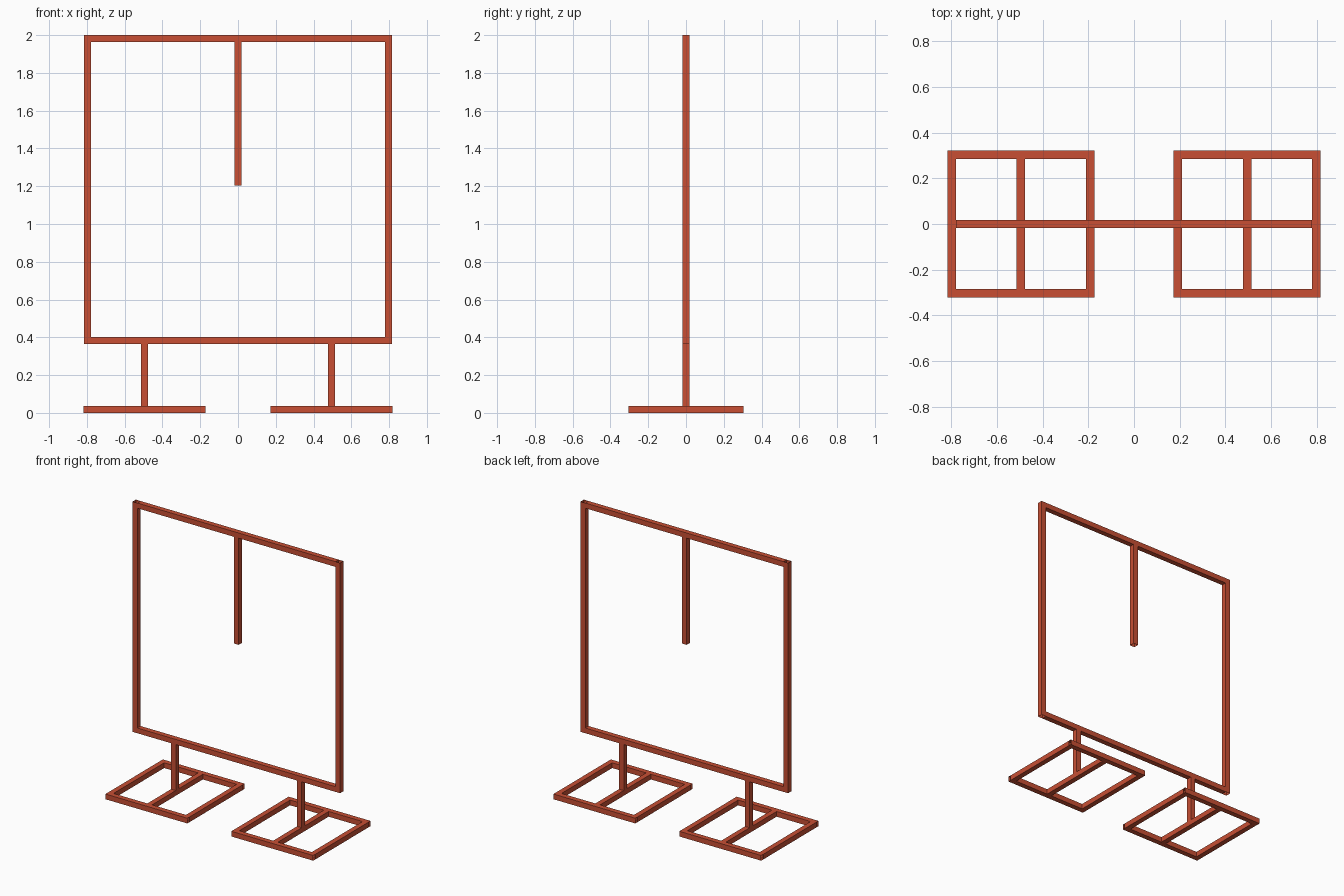
import bpy
import bmesh
from mathutils import Vector

if "Cube" in bpy.data.objects:
    bpy.data.objects.remove(bpy.data.objects["Cube"])

T = 0.037            # square tube width
H = T / 2
X = 0.816 - H        # frame upright centre
BASE_X = 0.495       # centre of each foot
BASE_R = 0.3035      # foot half size to tube centres
Z_LOW, Z_TOP = 0.382, 2.0 - H

red = bpy.data.materials.new("brick_red_steel")
red.diffuse_color = (0.58, 0.078, 0.034, 1)
red.use_nodes = True
red.node_tree.nodes["Principled BSDF"].inputs["Base Color"].default_value = red.diffuse_color


def tube(name, axis, a, b, centre):
    """Open-ended square tube along an axis from a to b."""
    lo, hi = Vector(centre), Vector(centre)
    for i in range(3):
        lo[i], hi[i] = (a, b) if i == axis else (centre[i] - H, centre[i] + H)
    bm = bmesh.new()
    bmesh.ops.create_cube(bm, size=1)
    bmesh.ops.scale(bm, vec=hi - lo, verts=bm.verts)
    bmesh.ops.translate(bm, vec=(lo + hi) / 2, verts=bm.verts)
    bm.normal_update()
    caps = [f for f in bm.faces if abs(f.normal[axis]) > 0.5]
    bmesh.ops.delete(bm, geom=caps, context='FACES_ONLY')
    me = bpy.data.meshes.new(name)
    bm.to_mesh(me)
    bm.free()
    me.materials.append(red)
    ob = bpy.data.objects.new(name, me)
    bpy.context.collection.objects.link(ob)
    return ob


# Big upright frame with hanging divider
tube("top_rail", 0, -X + H, X - H, (0, 0, Z_TOP))
tube("bottom_rail", 0, -X + H, X - H, (0, 0, Z_LOW))
tube("hanging_divider", 2, 1.205, Z_TOP - H, (0, 0, 0))

for side, s in (("left", -1), ("right", 1)):
    tube(side + "_upright", 2, Z_LOW - H, 2.0, (s * X, 0, 0))
    # Post and foot
    cx = s * BASE_X
    tube(side + "_post", 2, T, Z_LOW - H, (cx, 0, 0))
    for end, e in (("front", -1), ("back", 1)):
        tube(f"{side}_foot_{end}_bar", 0, cx - BASE_R - H, cx + BASE_R + H,
             (0, e * BASE_R, H))
    for part, e in (("outer", s), ("inner", -s)):
        tube(f"{side}_foot_{part}_bar", 1, -BASE_R, BASE_R,
             (cx + e * BASE_R, 0, H))
    tube(side + "_foot_middle_bar", 1, -BASE_R + H, BASE_R - H, (cx, 0, H))
